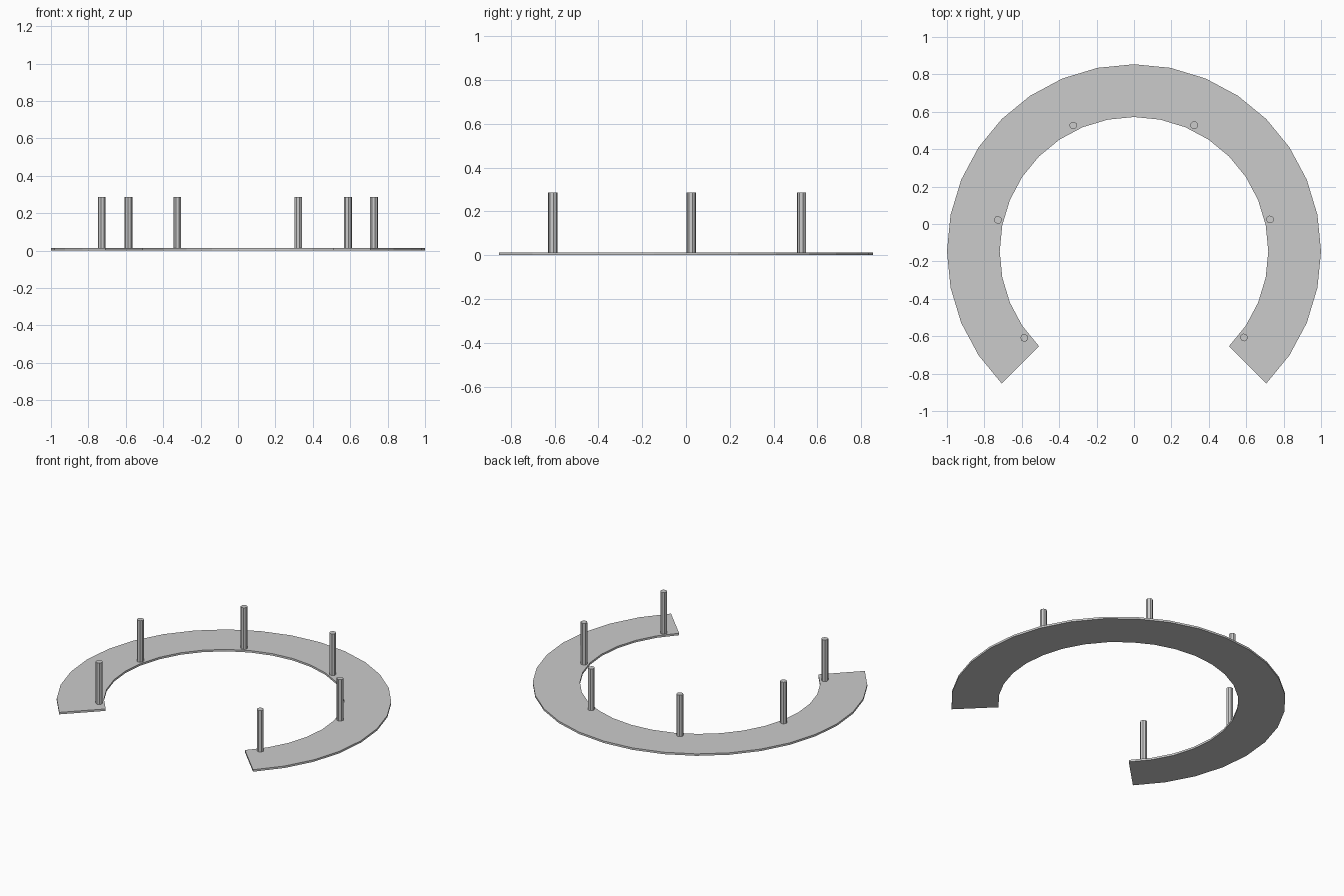
import bpy, bmesh, math

if "Cube" in bpy.data.objects:
    bpy.data.objects.remove(bpy.data.objects["Cube"])

CY = -0.146           # centre of the arc in y
R_OUT, R_IN = 1.0, 0.718
THICK, TOP = 0.013, 0.287

grey = bpy.data.materials.new("plain_grey")
grey.diffuse_color = (0.6, 0.6, 0.6, 1)
grey.use_nodes = True
grey.node_tree.nodes["Principled BSDF"].inputs["Base Color"].default_value = grey.diffuse_color


def add_object(name, bm):
    bmesh.ops.recalc_face_normals(bm, faces=bm.faces)
    me = bpy.data.meshes.new(name)
    bm.to_mesh(me)
    bm.free()
    me.materials.append(grey)
    ob = bpy.data.objects.new(name, me)
    bpy.context.collection.objects.link(ob)
    return ob


# Open ring plate: three quarters of a circle in 24 flat segments
bm = bmesh.new()
rows = []
for i in range(25):
    a = math.radians(-45 + 11.25 * i)
    rows.append([bm.verts.new((r * math.cos(a), CY + r * math.sin(a), z))
                 for r, z in ((R_IN, 0), (R_OUT, 0), (R_OUT, THICK), (R_IN, THICK))])
for p, q in zip(rows, rows[1:]):
    for k in range(4):
        n = (k + 1) % 4
        bm.faces.new((p[k], p[n], q[n], q[k]))
bm.faces.new(rows[0])
bm.faces.new(rows[-1])
add_object("open_ring_plate", bm)

# Six posts evenly spaced along the inner edge
for i in range(6):
    a = math.radians(-38.1 + 51.28 * i)
    bm = bmesh.new()
    bmesh.ops.create_cone(bm, cap_ends=True, segments=8, radius1=0.021,
                          radius2=0.021, depth=TOP - THICK)
    ob = add_object(f"post_{i + 1}", bm)
    ob.location = (0.747 * math.cos(a), CY + 0.747 * math.sin(a), (TOP + THICK) / 2)
    ob.rotation_euler.z = a
